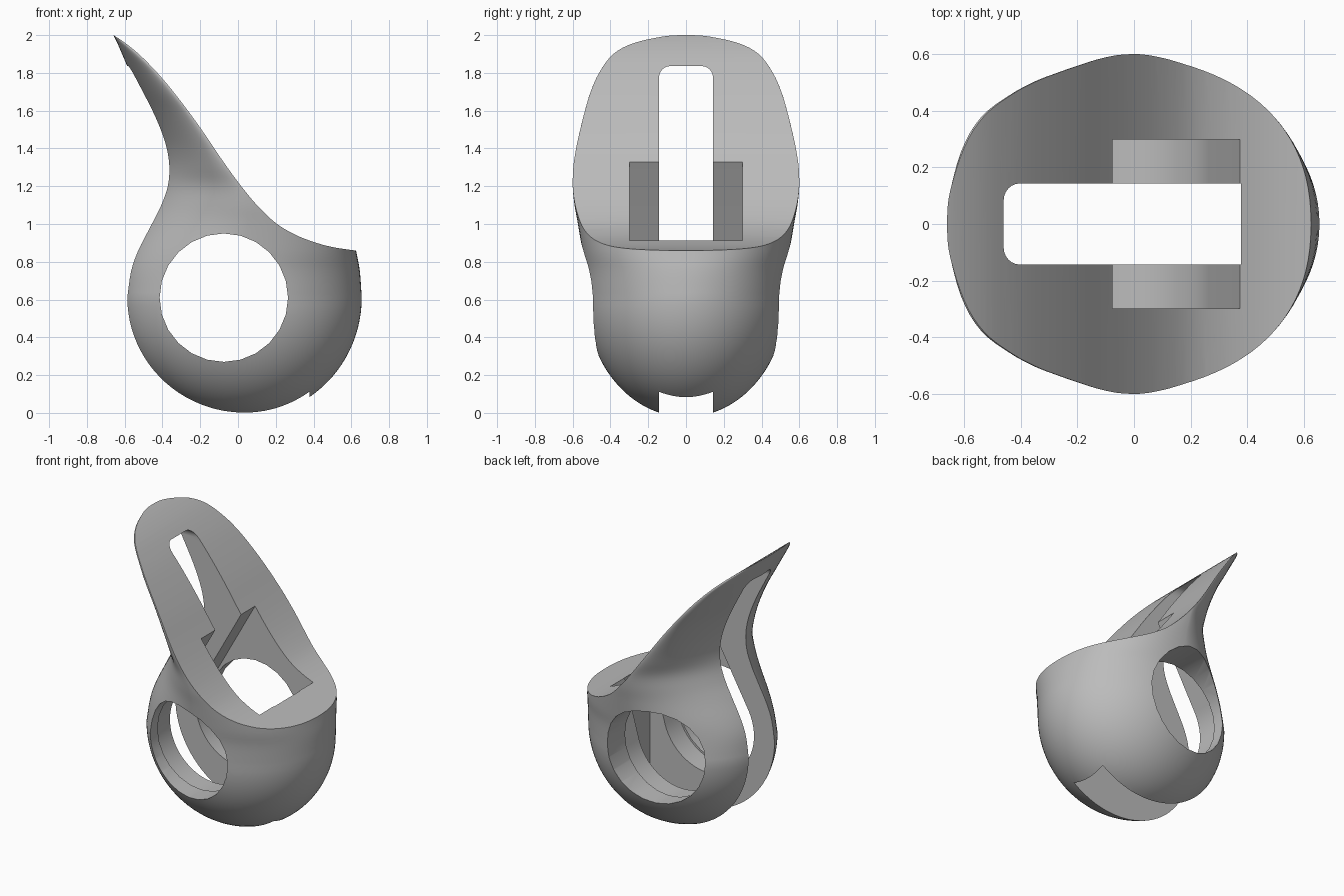
import bpy, bmesh, math

if "Cube" in bpy.data.objects:
    bpy.data.objects.remove(bpy.data.objects["Cube"])

grey = bpy.data.materials.new("plain_grey")
grey.use_nodes = True
colour = (0.5, 0.5, 0.5, 1)
grey.diffuse_color = colour
grey.node_tree.nodes["Principled BSDF"].inputs["Base Color"].default_value = colour


def finish(name, bm):
    bmesh.ops.recalc_face_normals(bm, faces=bm.faces)
    mesh = bpy.data.meshes.new(name)
    bm.to_mesh(mesh)
    bm.free()
    mesh.materials.append(grey)
    obj = bpy.data.objects.new(name, mesh)
    bpy.context.collection.objects.link(obj)
    return obj


def loft(name, rings):
    bm = bmesh.new()
    loops = [[bm.verts.new(p) for p in ring] for ring in rings]
    n = len(loops[0])
    for a, b in zip(loops, loops[1:]):
        for i in range(n):
            j = (i + 1) % n
            bm.faces.new((a[i], a[j], b[j], b[i]))
    bm.faces.new(loops[0])
    bm.faces.new(loops[-1])
    return finish(name, bm)


def prism_y(name, outline, half):
    return loft(name, [[(x, y, z) for x, z in outline] for y in (-half, half)])


def smooth_path(points, steps):
    """Catmull-Rom through points of any dimension."""
    pts = [points[0]] + points + [points[-1]]
    out = []
    for p0, p1, p2, p3 in zip(pts, pts[1:], pts[2:], pts[3:]):
        for s in range(steps):
            t = s / steps
            out.append(tuple(
                b + t * (c - a) / 2 + t * t * (a - 2.5 * b + 2 * c - d / 2)
                + t ** 3 * (1.5 * (b - c) + (d - a) / 2)
                for a, b, c, d in zip(p0, p1, p2, p3)))
    return out + [points[-1]]


def arc(cx, cz, r, start, end, n):
    angles = [math.radians(start + (end - start) * i / n) for i in range(n + 1)]
    return [(cx + r * math.cos(a), cz + r * math.sin(a)) for a in angles]


def section(z, back, mid, front, half, n_front, n_back):
    """Horizontal outline with its own squareness in front and behind."""
    ring = []
    for i in range(96):
        a = math.tau * i / 96
        c, s = math.cos(a), math.sin(a)
        reach, n = (front - mid, n_front) if c > 0 else (mid - back, n_back)
        ring.append((mid + reach * math.copysign(abs(c) ** (2 / n), c),
                     half * math.copysign(abs(s) ** (2 / n), s), z))
    return ring


# Body: ellipsoid bowl below, swept-back fin above
rings = []
for i in range(1, 24):
    angle = math.pi / 2 * i / 24
    r = math.sin(angle)
    rings.append(section(0.61 - 0.632 * math.cos(angle), 0.035 - 0.645 * r, 0.035,
                         0.035 + 0.62 * r, 0.53 * r, 2, 2))

# height, back, middle, front, half width, front and back squareness
upper = [
    (0.61, -.61, .035, .655, .53, 2, 2), (0.75, -.595, .04, .645, .535, 2.1, 1.88),
    (0.86, -.56, .04, .625, .55, 2.25, 1.77), (1.0, -.49, .05, .6, .572, 2.2, 1.65),
    (1.1, -.44, .04, .55, .59, 2.1, 1.57), (1.2, -.405, .015, .45, .6, 2, 1.5),
    (1.3, -.39, -.055, .3, .597, 2, 1.5), (1.4, -.4, -.125, .2, .582, 2, 1.5),
    (1.5, -.43, -.195, .1, .56, 2, 1.5), (1.6, -.472, -.267, 0, .535, 2, 1.5),
    (1.7, -.52, -.345, -.1, .505, 2, 1.55), (1.8, -.57, -.428, -.2, .46, 2, 1.6),
    (1.9, -.614, -.528, -.3, .385, 2, 1.7), (1.96, -.64, -.6, -.45, .27, 2, 1.8),
    (2.0, -.66, -.655, -.55, .09, 2, 2)]
rings += [section(*row) for row in smooth_path(upper, 4)]
body = loft("ring_body", rings)

# Cutter above the curved top face
top = smooth_path([
    (.8, .84), (.62, .86), (.5, .878), (.4, .905), (.3, .945), (.2, 1.005),
    (.1, 1.1), (0, 1.222), (-.1, 1.362), (-.2, 1.51), (-.3, 1.646),
    (-.4, 1.77), (-.5, 1.876), (-.58, 1.945), (-.66, 2.0), (-.8, 2.08)], 4)
top_cut = prism_y("top_cutter", top + [(-.8, 3), (.8, 3)], 1)

# Cutter for the round hole from side to side
hole_cut = prism_y("hole_cutter", arc(-.075, .61, .34, 0, 345, 23), 1)

# Cutter for the pocket whose walls run tangent into a wider round middle
pocket_cut = prism_y("pocket_cutter", [(.375, .915), (.375, 2), (-.075, 2), (-.075, 1.33)]
                     + arc(-.075, .61, .352, 150.7, 344, 32), .298)

# Cutter for the long slot with rounded upper corners
slot = ([(.143, -1)] + arc(.083, 1.776, .06, 0, 90, 6)
        + arc(-.083, 1.776, .06, 90, 180, 6) + [(-.143, -1)])
slot_cut = loft("slot_cutter", [[(x, y, z) for y, z in slot] for x in (-1, .378)])

bpy.ops.object.select_all(action='DESELECT')
bpy.context.view_layer.objects.active = body
body.select_set(True)
for cutter in (top_cut, hole_cut, pocket_cut, slot_cut):
    mod = body.modifiers.new(cutter.name, 'BOOLEAN')
    mod.operation = 'DIFFERENCE'
    mod.solver = 'EXACT'
    mod.object = cutter
    bpy.ops.object.modifier_apply(modifier=mod.name)
    bpy.data.objects.remove(cutter)

bpy.ops.object.shade_smooth_by_angle(angle=math.radians(30))
